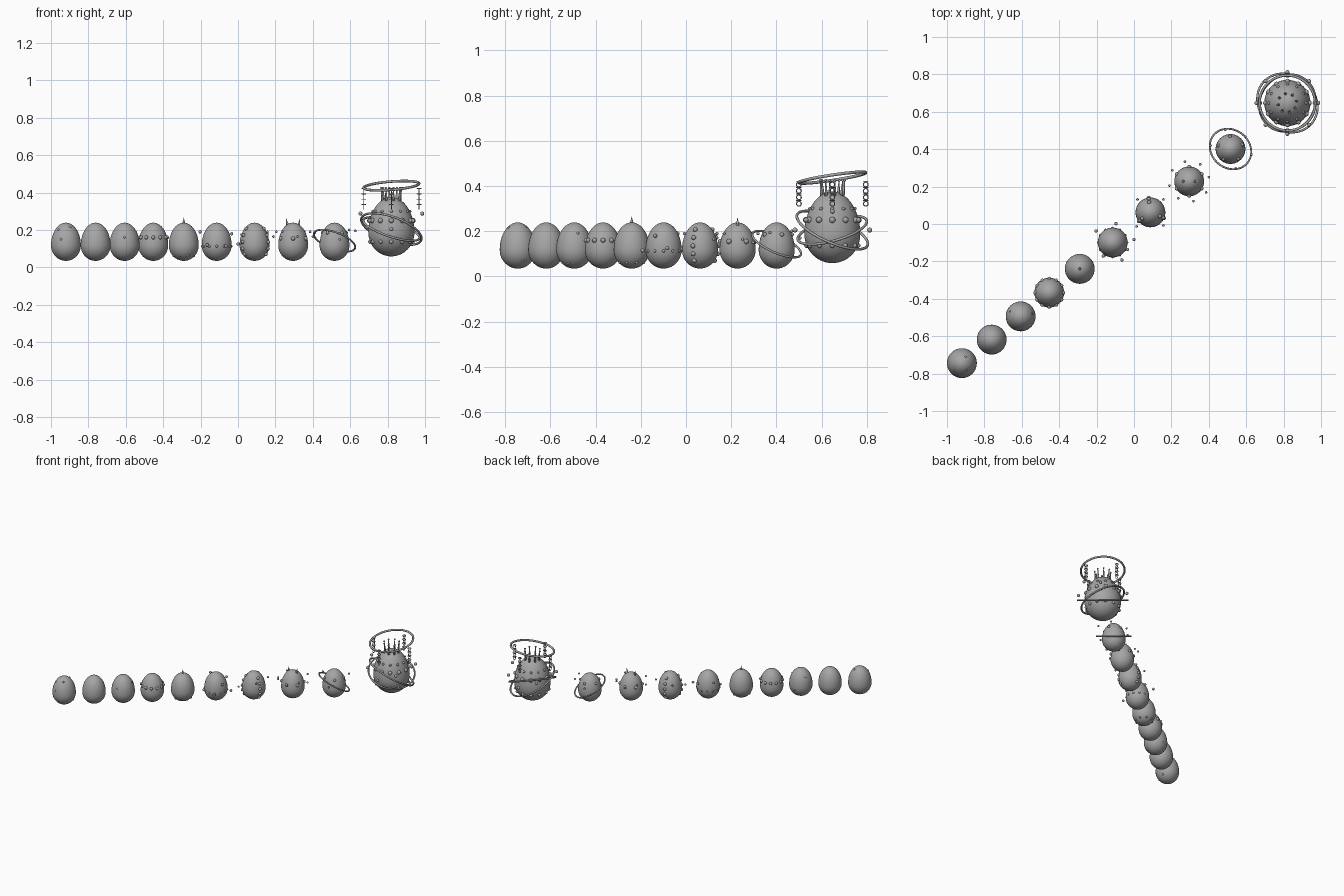
import bpy, bmesh, math
from mathutils import Vector, Matrix

if "Cube" in bpy.data.objects:
    bpy.data.objects.remove(bpy.data.objects["Cube"])

grey = bpy.data.materials.new("stone_grey")
grey.diffuse_color = (0.38, 0.38, 0.38, 1)
grey.use_nodes = True
grey.node_tree.nodes["Principled BSDF"].inputs["Base Color"].default_value = grey.diffuse_color
TAU = math.tau
LOW, UP, RAD, BASE = 0.083, 0.121, 0.0797, 0.035


def finish(bm, name):
    me = bpy.data.meshes.new(name)
    bmesh.ops.recalc_face_normals(bm, faces=bm.faces)
    for f in bm.faces:
        f.smooth = True
    bm.to_mesh(me)
    bm.free()
    me.materials.append(grey)
    ob = bpy.data.objects.new(name, me)
    bpy.context.collection.objects.link(ob)
    return ob


def egg(name, c, s=1.0, base=BASE, seg=40, rings=28):
    # Two half ellipses turned around z
    bm = bmesh.new()
    prof = []
    for i in range(rings + 1):
        t = math.pi * i / rings
        h = LOW if t < math.pi / 2 else UP
        r = RAD * (math.sin(t) if 0 < i < rings else 0)
        prof.append(bm.verts.new((r * s, 0, base + s * (LOW - h * math.cos(t)))))
    edges = [bm.edges.new(p) for p in zip(prof, prof[1:])]
    bmesh.ops.spin(bm, geom=prof + edges, axis=(0, 0, 1), cent=(0, 0, 0),
                   angle=TAU, steps=seg, use_duplicate=False)
    bmesh.ops.remove_doubles(bm, verts=bm.verts, dist=1e-5)
    ob = finish(bm, name)
    ob.location = (c[0], c[1], 0)


def egg_radius(z, s=1.0, base=BASE):
    d = (z - base) / s - LOW
    k = d / (UP if d > 0 else LOW)
    return RAD * s * math.sqrt(max(0, 1 - k * k))


def beads(name, pts, r):
    bm = bmesh.new()
    for p in pts:
        bmesh.ops.create_uvsphere(bm, u_segments=14, v_segments=10, radius=r,
                                  matrix=Matrix.Translation(p))
    return finish(bm, name)


def on_egg(c, spots, s=1.0, base=BASE, out=0.0):
    # Spots are (azimuth in degrees, height), placed on the shell or floating off it
    pts = []
    for a, z in spots:
        a, r = math.radians(a), egg_radius(z, s, base) + out
        pts.append((c[0] + r * math.cos(a), c[1] + r * math.sin(a), z))
    return pts


def around(c, spots):
    # Spots are (azimuth in degrees, distance, height)
    return [(c[0] + r * math.cos(math.radians(a)), c[1] + r * math.sin(math.radians(a)), z)
            for a, r, z in spots]


def row(n, z, start=0):
    return [(start + 360 * i / n, z) for i in range(n)]


def add_torus(bm, m, R, r, n=64, k=10):
    grid = [[bm.verts.new(m @ Vector(((R + r * math.cos(TAU * j / k)) * math.cos(TAU * i / n),
                                      (R + r * math.cos(TAU * j / k)) * math.sin(TAU * i / n),
                                      r * math.sin(TAU * j / k))))
             for j in range(k)] for i in range(n)]
    for i in range(n):
        for j in range(k):
            a, b = grid[i], grid[(i + 1) % n]
            bm.faces.new((a[j], b[j], b[(j + 1) % k], a[(j + 1) % k]))


def ring(name, centre, slope, R, r):
    # Circle tilted so that it rises by the given slopes along x and y
    normal = Vector((-slope[0], -slope[1], 1))
    m = Matrix.Translation(centre) @ normal.to_track_quat('Z', 'Y').to_matrix().to_4x4()
    bm = bmesh.new()
    add_torus(bm, m, R, r)
    return finish(bm, name)


def spikes(name, pairs, r1, r2=0.0):
    bm = bmesh.new()
    for p, q in pairs:
        p, q = Vector(p), Vector(q)
        m = Matrix.Translation((p + q) / 2) @ (q - p).to_track_quat('Z', 'Y').to_matrix().to_4x4()
        bmesh.ops.create_cone(bm, cap_ends=True, segments=12, radius1=r1, radius2=r2,
                              depth=(q - p).length, matrix=m)
    return finish(bm, name)


# Row of nine small eggs
C = [(-.92, -.744), (-.761, -.618), (-.606, -.494), (-.453, -.367), (-.29, -.24),
     (-.114, -.099), (.088, .062), (.295, .228), (.516, .401)]
for i, c in enumerate(C):
    egg("small_egg_%d" % (i + 1), c)

# Faint bumps on the first and third eggs
beads("first_egg_bumps", on_egg(C[0], [(60, .22), (300, .215), (225, .2), (250, .15), (20, .07)], out=-.004), .007)
beads("third_egg_bumps", on_egg(C[2], [(15, .19), (155, .19), (270, .16), (330, .06), (90, .1)], out=-.004), .007)

# Beaded belt
beads("belt_beads", on_egg(C[3], row(12, .16, 30)), .0105)

# Spiked egg with low bumps
spikes("top_spike", [((*C[4], .232), (*C[4], .266))], .009)
beads("low_bumps", on_egg(C[4], row(8, .062, 22), out=-.002), .007)

# Egg with a middle row of bumps and floating pearls
beads("middle_bumps", on_egg(C[5], row(12, .113, 30), out=-.002), .007)
beads("floating_pearls", around(C[5], [(145, .108, .19), (80, .102, .17), (8, .115, .125),
                                       (298, .105, .115), (235, .088, .12), (335, .088, .18)]), .009)

# Egg with three bead columns
beads("bead_columns", on_egg(C[6], [(a, z) for a in (217, 337, 97)
                                    for z in (.07, .1, .135, .172, .207)]), .0105)
beads("column_egg_floaters", around(C[6], [(45, .098, .185), (135, .098, .175),
                                           (225, .105, .13), (315, .098, .19)]), .007)

# Horned egg with studs
x, y = C[7]
spikes("horns", [((x + k * .028, y, .215), (x + k * .037, y, .262)) for k in (-1, 1)], .010)
beads("studs", on_egg(C[7], row(6, .155, 30)), .0115)
beads("horned_egg_floaters", around(C[7], [(12 + 45 * i, .108, .19 if i % 2 else .165)
                                           for i in range(8)]), .007)

# Ringed small egg
ring("small_orbit_ring", (*C[8], .143), (-.37, -.44), .117, .005)
beads("ringed_egg_bumps", on_egg(C[8], row(5, .185, 20)), .0095)
beads("ringed_egg_floaters", around(C[8], [(170, .108, .185), (105, .107, .17), (40, .102, .2),
                                           (345, .115, .195), (285, .108, .15)]), .007)

# Large egg
B, S, ZB = (.82, .647), 1.55, .059
egg("large_egg", B, S, ZB, 48, 36)
for nm, n, z, r in (("upper", 12, .30, .008), ("main", 12, .25, .0135), ("lower", 12, .137, .011)):
    beads(nm + "_studs", on_egg(B, row(n, z), S, ZB), r)
ring("orbit_ring_falling", (*B, .205), (-.37, -.44), .170, .006)
ring("orbit_ring_rising", (*B, .205), (-.33, .28), .158, .006)
beads("orbit_pearls", around(B, [(45 * i, .165, (.288, .25, .205, .25)[i % 4]) for i in range(8)]), .011)

# Crown: band, flared prongs and tip balls
bm = bmesh.new()
add_torus(bm, Matrix.Translation((*B, .353)), .048, .007, 40)
finish(bm, "crown_band")
foot = around(B, [(360 * i / 8 + 12, .048, .35) for i in range(8)])
tip = around(B, [(360 * i / 8 + 12, .055, .425) for i in range(8)])
spikes("crown_prongs", zip(foot, tip), .008, .002)
beads("crown_tips", tip, .006)

# Tilted halo with four hanging chains
ring("halo", (*B, .437), (.08, .15), .149, .007)
bm = bmesh.new()
for cx, cy in ((.148, 0), (-.148, 0), (0, .148), (0, -.148)):
    for i in range(8):
        m = Matrix.Translation((B[0] + cx, B[1] + cy, .421 - .0142 * i))
        if i % 2:
            m = m @ Matrix.Rotation(math.pi / 2, 4, 'Y')
        add_torus(bm, m, .0105, .0025, 18, 6)
finish(bm, "halo_chains")
